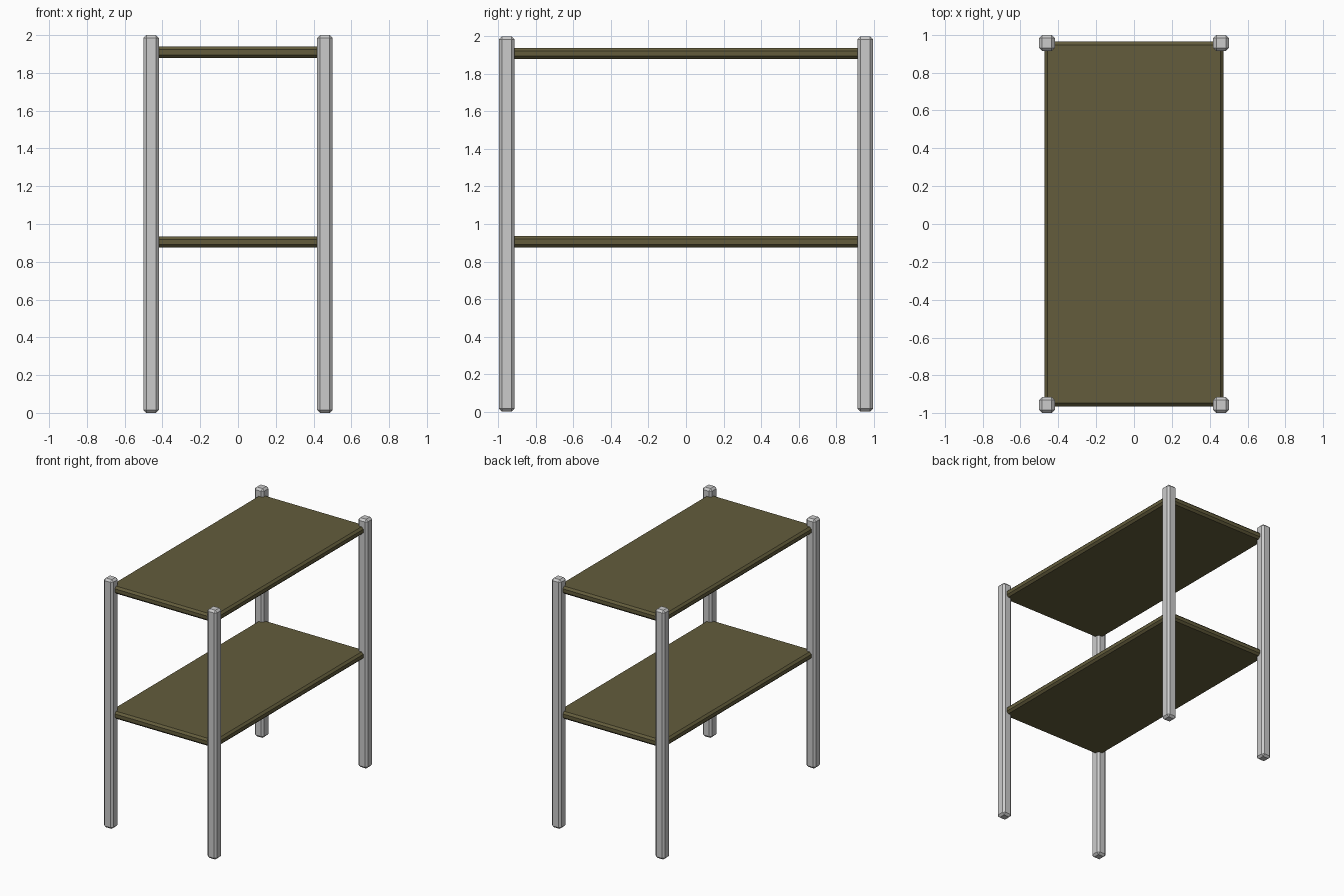
import bpy

if "Cube" in bpy.data.objects:
    bpy.data.objects.remove(bpy.data.objects["Cube"])


def material(name, rgb):
    m = bpy.data.materials.new(name)
    m.diffuse_color = (*rgb, 1)
    m.use_nodes = True
    m.node_tree.nodes["Principled BSDF"].inputs["Base Color"].default_value = m.diffuse_color
    return m


def box(name, loc, size, bevel, mat):
    """Flat-shaded box with a single chamfer on every edge."""
    bpy.ops.mesh.primitive_cube_add(size=1, location=loc)
    ob = bpy.context.object
    ob.name = name
    ob.scale = size
    bpy.ops.object.transform_apply(location=False, rotation=False, scale=True)
    mod = ob.modifiers.new("chamfer", 'BEVEL')
    mod.width = bevel
    mod.segments = 1
    ob.data.materials.append(mat)
    return ob


metal = material("light grey metal", (0.60, 0.60, 0.60))
wood = material("olive brown wood", (0.125, 0.108, 0.045))

# Four corner posts
for sx, side in ((-1, "left"), (1, "right")):
    for sy, end in ((-1, "front"), (1, "back")):
        box(f"{end}_{side}_post", (sx * 0.46, sy * 0.956, 1.0),
            (0.083, 0.083, 2.0), 0.016, metal)

# Two shelves
for name, z in (("lower_shelf", 0.905), ("upper_shelf", 1.909)):
    box(name, (0, 0, z), (0.945, 1.925, 0.06), 0.016, wood)
